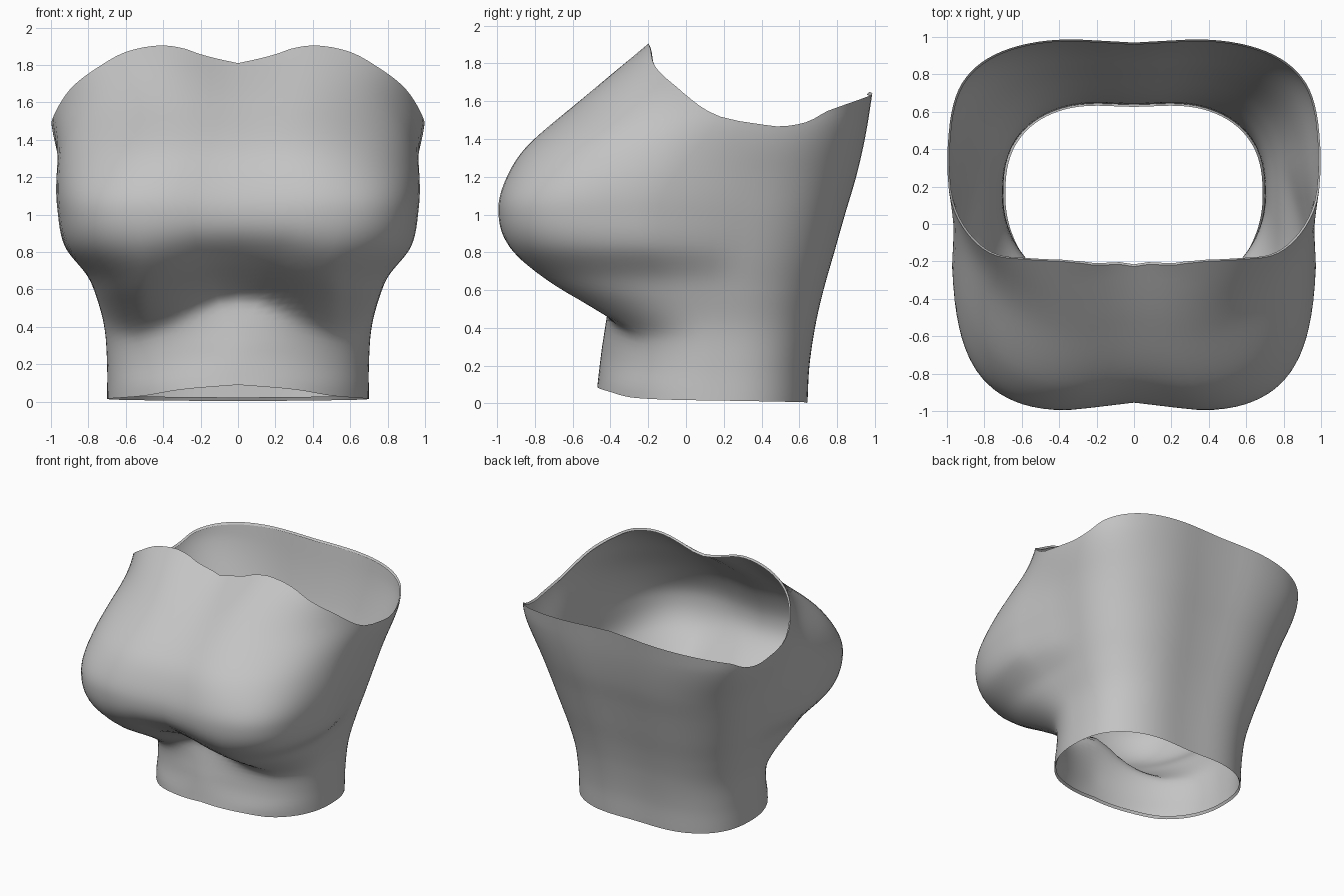
import bpy, bmesh, math
from mathutils import Vector

if "Cube" in bpy.data.objects:
    bpy.data.objects.remove(bpy.data.objects["Cube"])

COLS, ROWS = 96, 56


def curve(keys, t):
    """Smooth interpolation through (position, value) pairs."""
    if t <= keys[0][0]:
        return keys[0][1]
    if t >= keys[-1][0]:
        return keys[-1][1]
    i = next(k for k in range(len(keys) - 1) if t <= keys[k + 1][0])

    def slope(k):
        a, b = keys[max(k - 1, 0)], keys[min(k + 1, len(keys) - 1)]
        return (b[1] - a[1]) / (b[0] - a[0])
    (x0, y0), (x1, y1) = keys[i], keys[i + 1]
    h = x1 - x0
    s = (t - x0) / h
    return ((2*s**3 - 3*s**2 + 1) * y0 + (s**3 - 2*s**2 + s) * h * slope(i)
            + (3*s**2 - 2*s**3) * y1 + (s**3 - s**2) * h * slope(i + 1))


# Section values by height
FRONT = [(0, -.47), (.09, -.47), (.2, -.44), (.33, -.425), (.38, -.45), (.5, -.61), (.64, -.80),
         (.83, -.965), (1.03, -1.01), (1.2, -.97), (1.36, -.875), (1.6, -.625), (1.75, -.45), (1.92, -.235)]
BACK = [(0, .668), (.2, .678), (.42, .71), (.6, .75), (.8, .805), (1, .86), (1.2, .917),
        (1.4, .96), (1.65, 1.0)]
FRONT_WIDTH = [(0, .70), (.2, .70), (.4, .715), (.57, .765), (.67, .81), (.83, .93), (1.03, .97),
               (1.2, .977), (1.4, .965), (1.6, .95), (1.92, .95)]
BACK_WIDTH = [(0, .70), (.2, .70), (.4, .715), (.6, .765), (.8, .825), (1, .88), (1.2, .93),
              (1.46, .995), (1.65, 1.0)]
MIDDLE = [(0, .15), (1.1, .15), (1.46, .27), (1.6, .3), (1.9, .3)]
FRONT_POWER = [(0, 2.05), (.36, 2.1), (.6, 3.0), (.85, 3.8), (1.05, 3.9), (1.3, 3.1), (1.6, 2.25), (1.9, 2.2)]
BACK_POWER = [(0, 2.6), (1, 3.0), (1.5, 3.4)]
CLEFT = [(.3, 0), (.6, .02), (1.03, .055), (1.4, .07), (1.6, .1), (1.82, .15)]
CREASE_LIFT = [(.1, 0), (.45, .2), (.58, .21), (.75, .13), (1.05, 0)]
# Edge heights by angle from the front centre
TOP = [(0, 1.81), (10, 1.855), (16, 1.89), (24, 1.905), (37, 1.87), (50, 1.79), (66, 1.685), (75, 1.61),
       (82, 1.55), (90, 1.495), (97, 1.467), (109, 1.49), (120, 1.55), (146, 1.61), (180, 1.65)]
BOTTOM = [(0, .09), (25, .065), (47, .03), (90, .015), (180, .003)]


def point(deg, z):
    a = math.radians(deg)
    s, c = math.sin(a), math.cos(a)
    mid = curve(MIDDLE, z)
    power = curve(FRONT_POWER if c > 0 else BACK_POWER, z)
    reach = abs(c) ** (2 / power)
    # The bust width eases into the torso width behind it
    y = mid + reach * ((curve(FRONT, z) if c > 0 else curve(BACK, z)) - mid)
    k = min(max((.35 - y) / .6, 0), 1)
    k = k * k * (3 - 2 * k)
    w = curve(BACK_WIDTH, z) * (1 - k) + curve(FRONT_WIDTH, z) * k
    x = math.copysign(w * abs(s) ** (2 / power), s)
    centre = math.exp(-(x / .27) ** 2)
    if c > 0:
        lift = curve(CREASE_LIFT, z) * max(0, 1 - math.hypot(x, .04) / .52) * 1.08
        front = curve(FRONT, z - lift) + curve(CLEFT, z) * centre
        return Vector((x, mid + (front - mid) * reach, z))
    return Vector((x, y - .03 * centre * reach, z))


def hem(p, rise):
    """Point of the narrow folded edge, just inside the shell."""
    inward = Vector((-p.x, .2 - p.y, 0)).normalized()
    return p + inward * .012 + Vector((0, 0, rise))


# Garment shell, with folded hems on the upper and lower edges
bm = bmesh.new()
grid = []
for i in range(COLS):
    deg = 360 * i / COLS
    side = min(deg, 360 - deg)
    lo, hi = curve(BOTTOM, side), curve(TOP, side)
    col = [point(deg, lo + (hi - lo) * j / ROWS) for j in range(ROWS + 1)]
    col = [hem(col[0], .02)] + col + [hem(col[-1], -.015)]
    grid.append([bm.verts.new(p) for p in col])
for i in range(COLS):
    a, b = grid[i], grid[(i + 1) % COLS]
    for j in range(len(a) - 1):
        bm.faces.new((a[j], b[j], b[j + 1], a[j + 1]))
mesh = bpy.data.meshes.new("tube_top")
bm.to_mesh(mesh)
bm.free()

grey = bpy.data.materials.new("grey_cloth")
grey.diffuse_color = (.55, .55, .55, 1)
grey.use_nodes = True
grey.node_tree.nodes["Principled BSDF"].inputs["Base Color"].default_value = grey.diffuse_color
mesh.materials.append(grey)
shell = bpy.data.objects.new("tube_top", mesh)
bpy.context.collection.objects.link(shell)
bpy.context.view_layer.objects.active = shell
shell.select_set(True)
bpy.ops.object.shade_smooth_by_angle(angle=math.radians(60))
